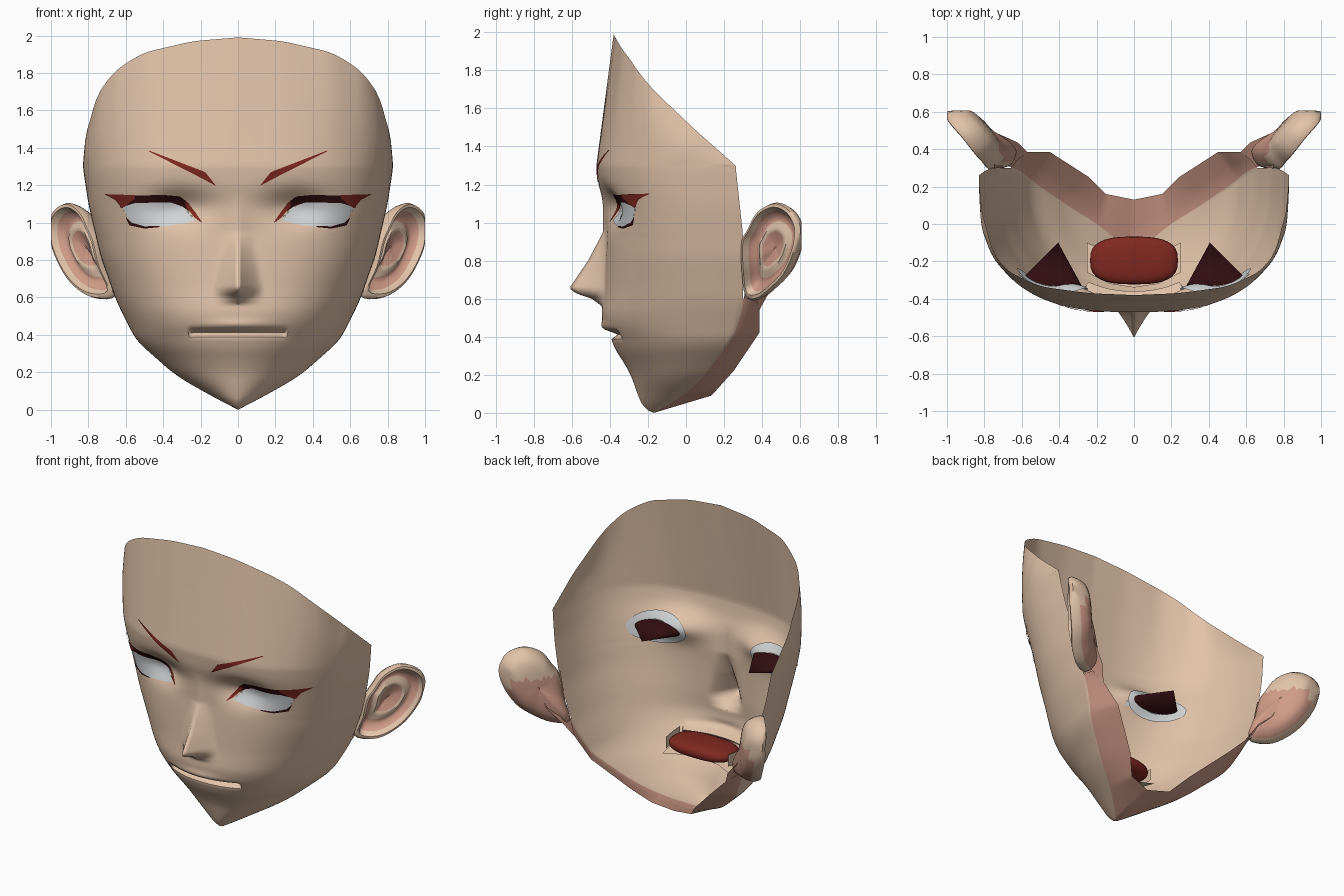
import bpy, bmesh, math
from mathutils import Vector

if "Cube" in bpy.data.objects:
    bpy.data.objects.remove(bpy.data.objects["Cube"])


def material(name, rgb):
    m = bpy.data.materials.new(name)
    m.diffuse_color = (*rgb, 1)
    m.use_nodes = True
    m.node_tree.nodes["Principled BSDF"].inputs["Base Color"].default_value = m.diffuse_color
    return m


SKIN = material("skin", (.76, .545, .395))
PINK = material("skin shade", (.62, .325, .24))
RED = material("red", (.215, .022, .014))
DARK = material("dark maroon", (.03, .004, .005))
WHITE = material("eye white", (.63, .65, .66))


def look(table, t, k=1):
    """Piecewise linear lookup of column k in rows (key, values...)."""
    if t <= table[0][0]:
        return table[0][k]
    for a, b in zip(table, table[1:]):
        if t <= b[0]:
            return a[k] + (b[k] - a[k]) * (t - a[0]) / (b[0] - a[0])
    return table[-1][k]


def soft(table, t, d=.045, k=1, end=9):
    """Lookup averaged over a small window."""
    d = max(0, min(d, t, end - t))
    return sum(look(table, t + d * q, k) for q in (-1, -.6, -.3, 0, .3, .6, 1)) / 7


# Head profiles by height: half width, front line, rear edge, nose
WIDTH = [(0, 0), (.04, .08), (.1, .19), (.18, .33), (.37, .545), (.58, .65),
         (.82, .735), (1.1, .80), (1.3, .83)]
FRONT = [(0, -.17), (.02, -.215), (.05, -.235), (.1, -.255), (.2, -.29), (.27, -.33),
         (.33, -.37), (.38, -.39), (.45, -.43), (.52, -.445), (.65, -.43),
         (.95, -.415), (1.1, -.433), (1.2, -.46), (1.3, -.472)]
REAR = [(0, -.17), (.05, -.08), (.1, 0), (.2, .1), (.4, .25), (.55, .30), (.93, .30), (1.3, .26)]
NOSE = [(.56, 0), (.6, .06), (.63, .15), (.655, .183), (.8, .092), (.95, .02), (1.15, 0)]
# Upper rim by share of width, underside rim by height: x, y, z
TOP = [(0, 0, -.38, 1.99), (.29, .24, -.37, 1.97), (.6, .5, -.335, 1.91),
       (.76, .62, -.28, 1.84), (.85, .70, -.24, 1.77), (.94, .80, -.08, 1.6), (1, .83, .26, 1.3)]
UNDER = [(0, 0, .13, .09), (.1, .15, .16, .12), (.2, .24, .25, .22),
         (.4, .45, .385, .42), (.55, .59, .385, .56), (.6, .645, .37, .6)]


def top_rim(s):
    return Vector([soft(TOP, s, .06, k, 1) for k in (1, 2, 3)])


def surf(x, z):
    """Depth of the face surface."""
    if z > 1.3:
        y0, rim = surf(x, 1.3), top_rim(x / .83)
        return y0 + (rim.y - y0) * (z - 1.3) / max(.01, rim.z - 1.3)
    w, yf, yb = soft(WIDTH, z), soft(FRONT, z, .03), soft(REAR, z)
    n = 1.8 + .9 * min(1, z / .95)
    r = min(1, x / w) if w > 1e-5 else 1
    y = yb - (yb - yf) * max(0, 1 - r ** n) ** (1 / n)
    wid = look([(.65, .135), (.9, .09)], z)
    y -= look(NOSE, z) * max(0, 1 - x / wid) ** 1.45
    # eye socket
    y += .075 * math.exp(-((x - .31) / .16) ** 2 - ((z - 1.08) / .09) ** 2)
    # mouth groove and upper lip
    edge = max(0, min(1, (.265 - x) / .02))
    y += edge * look([(.385, 0), (.41, .045), (.4125, .05), (.44, 0)], z)
    y -= .015 * math.exp(-(x / .15) ** 2 - ((z - .455) / .025) ** 2)
    return y


# Eye outline: upper and lower lines as (x, z)
EYE_UP = [(.23, 1.01), (.29, 1.08), (.36, 1.11), (.55, 1.115), (.625, 1.09)]
EYE_LOW = [(.23, 1.01), (.30, .993), (.40, .98), (.50, .975), (.57, .995), (.625, 1.09)]


def finish(name, bm, mats, mirror=True, merge=False, angle=40):
    me = bpy.data.meshes.new(name)
    bm.to_mesh(me)
    bm.free()
    ob = bpy.data.objects.new(name, me)
    bpy.context.collection.objects.link(ob)
    for m in mats:
        me.materials.append(m)
    bpy.ops.object.select_all(action='DESELECT')
    ob.select_set(True)
    bpy.context.view_layer.objects.active = ob
    bpy.ops.object.shade_smooth_by_angle(angle=math.radians(angle))
    if mirror:
        md = ob.modifiers.new("mirror", 'MIRROR')
        md.use_mirror_merge = merge
    return ob


def grid(bm, rows, closed=False):
    """Skin rows of points with quads; returns faces by row and column."""
    vs = [[bm.verts.new(p) for p in r] for r in rows]
    out = []
    for a, b in zip(vs, vs[1:]):
        m = min(len(a), len(b))
        out.append([bm.faces.new((a[j], a[(j + 1) % m], b[(j + 1) % m], b[j]))
                    for j in range(m if closed else m - 1)])
    return out


# Face shell: front columns, then the underside of the jaw
N = 64
rows = []
for i in range(105):
    z = i * .0125
    w = soft(WIDTH, z)
    row = []
    for j in range(N + 1):
        x = w * math.sin(j / N * math.pi / 2)
        row.append((x, surf(x, z), z))
    if z <= .601:
        rim = Vector([look(UNDER, z, k) for k in (1, 2, 3)])
        e = Vector(row[-1])
        row += [e.lerp(rim, .5), rim]
    rows.append(row)
base = rows[-1]
for i in range(1, 25):
    row = []
    for p in base:
        s = p[0] / base[-1][0]
        q = Vector(p).lerp(top_rim(s), i / 24)
        q.x += .02 * s ** 4 * math.sin(math.pi * i / 24) * min(1, (1 - s) * 20)
        row.append(q)
    rows.append(row)
bm = bmesh.new()
for r in grid(bm, rows):
    for f in r[N:]:
        f.material_index = 1
# eye opening
holes = []
for f in bm.faces:
    c = f.calc_center_median()
    if .245 < c.x < .615 and look(EYE_LOW, c.x) + .008 < c.z < look(EYE_UP, c.x) - .006:
        holes.append(f)
bmesh.ops.delete(bm, geom=holes, context='FACES')
bmesh.ops.remove_doubles(bm, verts=bm.verts, dist=.0002)
finish("face_shell", bm, [SKIN, PINK], merge=True)


def plate(name, up, low, mat, off):
    """Thin plate draped on the face between two lines, mirrored."""
    x0, x1 = max(up[0][0], low[0][0]), min(up[-1][0], low[-1][0])
    rows = []
    for k in range(5):
        r = []
        for i in range(41):
            x = x0 + (x1 - x0) * i / 40
            a, b = look(low, x), look(up, x)
            z = a + (b - a) * k / 4
            r.append((x, surf(x, z) - off, z))
        rows.append(r)
    bm = bmesh.new()
    grid(bm, rows)
    bmesh.ops.remove_doubles(bm, verts=bm.verts, dist=.0002)
    return finish(name, bm, [mat])


plate("eye_white", EYE_UP, EYE_LOW, WHITE, .003)
plate("upper_lash", [(.26, 1.10), (.31, 1.14), (.40, 1.148), (.63, 1.142)],
      [(.26, 1.06), (.30, 1.088), (.36, 1.108), (.55, 1.105), (.63, 1.08)], DARK, .007)
plate("lash_wing", [(.55, 1.147), (.71, 1.152)], [(.55, 1.13), (.62, 1.075), (.655, 1.12), (.71, 1.15)], RED, .0085)
plate("lash_inner_corner", [(.195, 1.005), (.235, 1.065), (.28, 1.118)],
      [(.195, 1.0), (.235, 1.03), (.28, 1.088)], RED, .008)
plate("lower_lash", [(.42, .982), (.50, .980), (.57, 1.0), (.60, 1.03)],
      [(.42, .976), (.50, .968), (.58, .985), (.60, 1.025)], DARK, .007)
plate("eyebrow", [(.12, 1.20), (.175, 1.27), (.475, 1.385)],
      [(.12, 1.197), (.19, 1.235), (.475, 1.38)], RED, .007)


# White eyeball sheet behind the skin, dark cone behind each eye
def eye_oval(cx, rx, rz, off):
    pts = []
    for i in range(28):
        a = i * math.tau / 28
        x, z = cx + rx * math.cos(a), 1.055 + rz * math.sin(a)
        pts.append((x, surf(x, z) + off, z))
    return pts


bm = bmesh.new()
grid(bm, [eye_oval(.435, .19 * s, .105 * s, .012) for s in (1, .85, .7, .5)], closed=True)
finish("eyeball_back", bm, [WHITE])
bm = bmesh.new()
grid(bm, [eye_oval(.43, .15, .05, .014), [(.405, -.1, 1.055)] * 28], closed=True)
bmesh.ops.remove_doubles(bm, verts=bm.verts, dist=.0002)
finish("eye_socket_cone", bm, [DARK])

# Mouth interior
bm = bmesh.new()
bmesh.ops.create_uvsphere(bm, u_segments=32, v_segments=12, radius=1)
for v in bm.verts:
    x, y, z = [math.copysign(abs(c) ** .72, c) for c in v.co]
    v.co = (.235 * x, -.195 + .128 * y, .405 + .05 * z)
finish("mouth_interior", bm, [RED], mirror=False)
bm = bmesh.new()
grid(bm, [[(.255, -.30, z), (.25, -.22, z), (.235, -.12, z)] for z in (.36, .40, .44)])
grid(bm, [[(0, y0, z), (.13, y0 + .02, z), (.25, y0 + .08, z)]
          for y0, z in ((-.34, .37), (-.24, .345), (-.18, .33))])
finish("mouth_lining", bm, [SKIN], merge=True)

# Ears: outline with rolled rim, pink bowl and rounded back
EAR = [(.66, .32, .61), (.76, .38, .595), (.85, .45, .645), (.92, .53, .73), (.98, .585, .86),
       (1.0, .60, .98), (.97, .555, 1.07), (.90, .475, 1.105), (.83, .385, 1.06),
       (.785, .335, .97), (.755, .30, .90), (.72, .30, .76)]
pts = [Vector(p) for p in EAR]
P = len(pts)
loop = []
for i in range(P):
    a, b, c, d = (pts[(i + k) % P] for k in (-1, 0, 1, 2))
    for t in (0, .25, .5, .75):
        loop.append(.5 * (2 * b + (c - a) * t + (2 * a - 5 * b + 4 * c - d) * t * t
                          + (3 * b - a - 3 * c + d) * t ** 3))
mid = Vector((.855, .44, .87))
nor = Vector((.81, -.58, 0))


def ear_ring(s, h):
    r = [mid + (p - mid) * s + nor * h for p in loop]
    for p in r:
        p.x, p.y = min(p.x, 1.0), min(p.y, .608)
    return r


bm = bmesh.new()
bowl = grid(bm, [ear_ring(s, h) for s, h in
                 ((.84, -.08), (.95, -.04), (1, 0), (.97, .022), (.90, .025), (.82, -.01),
                  (.7, -.04), (.58, -.042), (.46, -.02), (.36, -.025), (.2, -.045), (.02, -.05))],
            closed=True)
for k, r in enumerate(bowl):
    for f in r:
        c = f.calc_center_median()
        f.material_index = int(k in (5, 6, 9, 10) or (k < 1 and c.z < .85))
back = grid(bm, [ear_ring(s, h) for s, h in
                 ((.02, -.112), (.25, -.112), (.45, -.11), (.6, -.105), (.73, -.095), (.84, -.08))], closed=True)
for r in back:
    for f in r:
        f.material_index = int(f.calc_center_median().z < .93)
bmesh.ops.remove_doubles(bm, verts=bm.verts, dist=.0002)
finish("ear", bm, [SKIN, PINK], angle=60)

# Root joining the jaw rim to the back of the ear
bm = bmesh.new()
grid(bm, [[(.57, .385, .54), (.62, .345, .58), (.652, .305, .6)],
          [(.62, .435, .63), (.66, .38, .64), (.69, .31, .67)],
          [(.72, .48, .73), (.71, .40, .75), (.715, .30, .78)],
          [(.77, .50, .86), (.745, .41, .88), (.745, .30, .92)]])
finish("ear_root", bm, [PINK])
